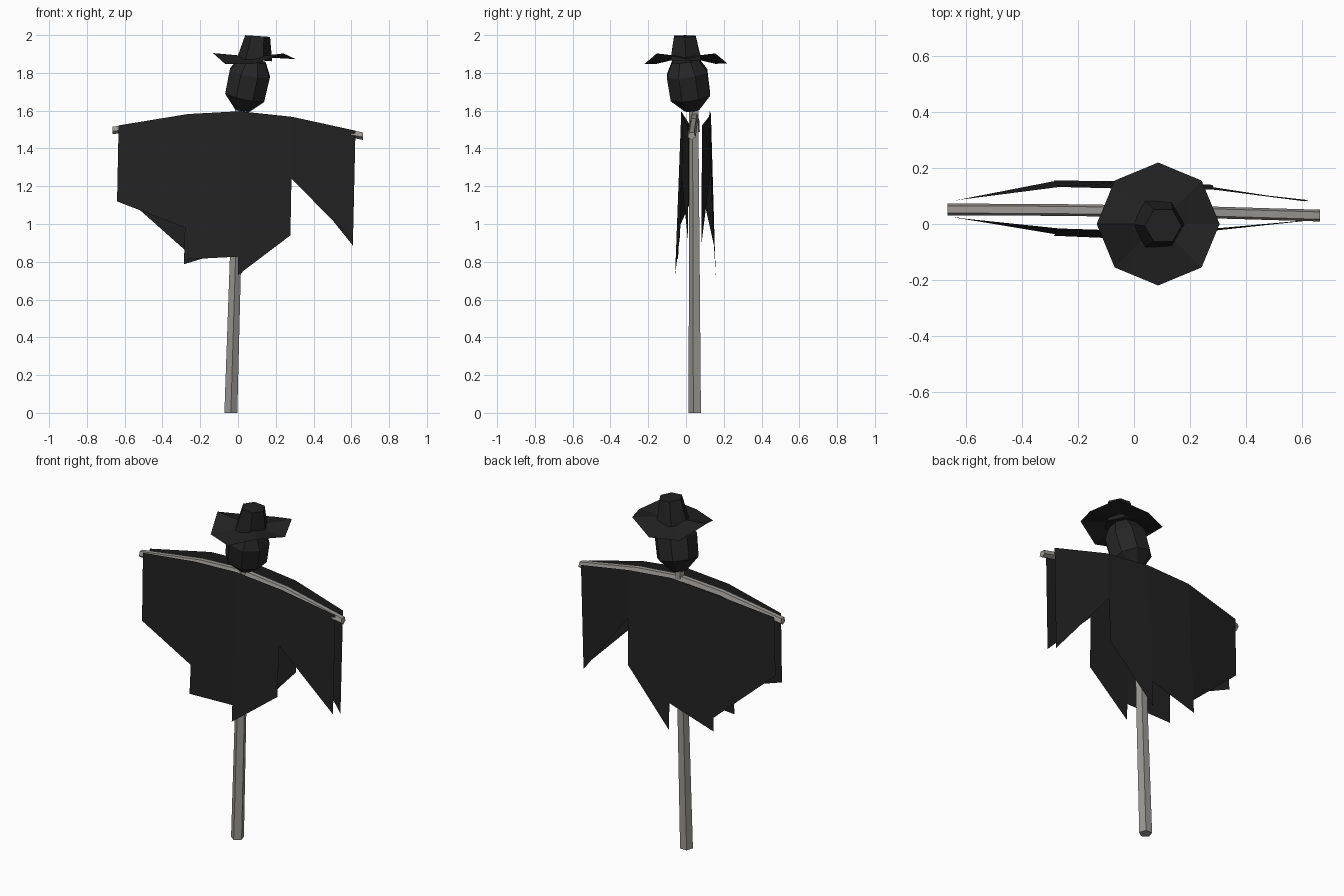
import bpy, bmesh, math
from mathutils import Vector, Matrix

if "Cube" in bpy.data.objects:
    bpy.data.objects.remove(bpy.data.objects["Cube"])


def mat(name, rgb):
    m = bpy.data.materials.new(name)
    m.diffuse_color = (*rgb, 1)
    m.use_nodes = True
    m.node_tree.nodes["Principled BSDF"].inputs["Base Color"].default_value = m.diffuse_color
    return m


WOOD = mat("weathered wood", (0.33, 0.315, 0.295))
CLOTH = mat("black cloth", (0.016, 0.016, 0.016))
SACK = mat("charcoal sack", (0.019, 0.019, 0.019))


def finish(name, bm, material, closed=True):
    if closed:
        bmesh.ops.recalc_face_normals(bm, faces=bm.faces)
    me = bpy.data.meshes.new(name)
    bm.to_mesh(me)
    bm.free()
    me.materials.append(material)
    ob = bpy.data.objects.new(name, me)
    bpy.context.collection.objects.link(ob)
    return ob


def loft(name, rings, material):
    """Skin a list of equal-length point rings and cap both ends."""
    bm = bmesh.new()
    vs = [[bm.verts.new(p) for p in r] for r in rings]
    n = len(vs[0])
    for a, b in zip(vs, vs[1:]):
        for i in range(n):
            j = (i + 1) % n
            bm.faces.new((a[i], a[j], b[j], b[i]))
    bm.faces.new(vs[0][::-1])
    bm.faces.new(vs[-1])
    return finish(name, bm, material)


def ring(c, r, n, start=0.0, rot=Matrix.Identity(3)):
    c = Vector(c)
    return [c + rot @ Vector((r * math.cos(start + math.tau * i / n),
                              r * math.sin(start + math.tau * i / n), 0)) for i in range(n)]


# Leaning five-sided post
loft("post", [ring((-0.038, 0.050, 0), 0.036, 5, -math.pi / 2),
              ring((0.012, 0.043, 1.65), 0.027, 5, -math.pi / 2)], WOOD)

# Sagging crossbar: five-sided rings facing along x
bar_path = [(-0.665, 0.052, 1.497), (-0.27, 0.050, 1.553), (0.005, 0.046, 1.568),
            (0.285, 0.041, 1.540), (0.662, 0.030, 1.467)]
side = Matrix.Rotation(math.pi / 2, 3, 'Y')
loft("crossbar", [ring(p, 0.022, 5, 0, side) for p in bar_path], WOOD)

# Ragged cloak: each seam runs from a top point to a low point at z = 0.75
top_x = (-0.632, -0.266, 0.008, 0.289, 0.622)
low_x = (-0.648, -0.287, 0.000, 0.274, 0.605)
top_z = (1.522, 1.582, 1.597, 1.567, 1.494)


def cloak(name, top_y, low_y, hems):
    def point(i, z):
        t = (top_z[i] - z) / (top_z[i] - 0.75)
        return (top_x[i] + (low_x[i] - top_x[i]) * t,
                top_y[i] + (low_y[i] - top_y[i]) * t, z)
    bm = bmesh.new()
    for i, (za, zb) in enumerate(hems):
        bm.faces.new([bm.verts.new(p) for p in (
            point(i, top_z[i]), point(i, za), point(i + 1, zb), point(i + 1, top_z[i + 1]))])
    finish(name, bm, CLOTH, closed=False)


cloak("cloak_front", (0.022, -0.016, -0.025, -0.016, 0.014), (0.028, -0.044, -0.057, -0.036, 0.010),
      [(1.12, 0.98), (0.812, 0.827), (0.73, 0.94), (1.24, 0.91)])
cloak("cloak_back", (0.085, 0.132, 0.125, 0.122, 0.085), (0.080, 0.156, 0.157, 0.148, 0.080),
      [(1.18, 0.865), (0.787, 0.875), (0.72, 1.02), (1.29, 0.886)])

# Tilted faceted head
tilt = Matrix.Rotation(math.radians(12), 3, 'Y') @ Matrix.Rotation(math.radians(8), 3, 'X')
centre = Vector((0.050, 0.014, 1.737))
loft("head", [ring(centre + tilt @ Vector((0, 0, h)), r, 8, math.pi / 8, tilt)
              for h, r in ((-0.138, 0.042), (-0.066, 0.114), (0.062, 0.117), (0.135, 0.075))], SACK)

# Warped eight-sided hat brim
rim_z = (1.873, 1.903, 1.850, 1.848, 1.905, 1.848, 1.848, 1.903)
bm = bmesh.new()
hub = bm.verts.new((0.085, 0, 1.885))
rim = [bm.verts.new((p.x, p.y, z)) for p, z in zip(ring((0.086, 0, 0), 0.219, 8), rim_z)]
for i in range(8):
    bm.faces.new((hub, rim[i], rim[(i + 1) % 8]))
finish("hat_brim", bm, CLOTH, closed=False)

# Six-sided tapering crown
lean = Matrix.Rotation(math.radians(4), 3, 'Y')
loft("hat_crown", [ring((0.087, 0, 1.868), 0.094, 6, 0, lean),
                   ring((0.104, -0.006, 1.995), 0.066, 6, 0, lean)], CLOTH)
